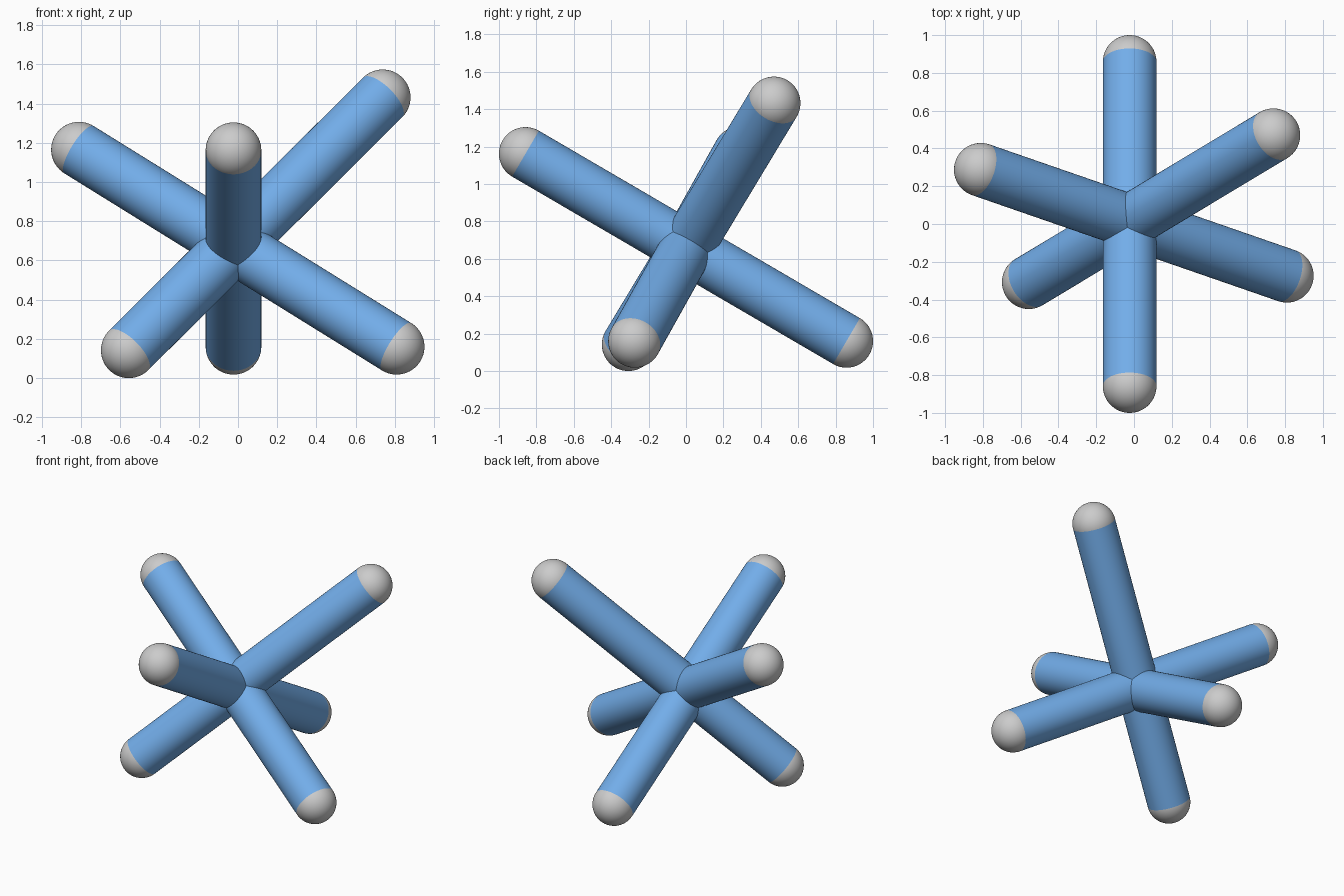
import bpy
import math
from mathutils import Vector

if "Cube" in bpy.data.objects:
    bpy.data.objects.remove(bpy.data.objects["Cube"])

RADIUS = 0.142

blue = bpy.data.materials.new("blue")
blue.diffuse_color = (0.17, 0.42, 0.82, 1.0)
blue.use_nodes = True
blue.node_tree.nodes["Principled BSDF"].inputs["Base Color"].default_value = blue.diffuse_color


def smooth(obj, name):
    obj.name = name
    bpy.ops.object.shade_smooth_by_angle(angle=math.radians(40))


def bar(name, start, end):
    a, b = Vector(start), Vector(end)
    axis = b - a
    turn = axis.to_track_quat('Z', 'Y').to_euler()

    # Blue rod between the two end points
    bpy.ops.mesh.primitive_cylinder_add(vertices=64, radius=RADIUS, depth=axis.length,
                                        location=(a + b) / 2, rotation=turn)
    rod = bpy.context.object
    rod.data.materials.append(blue)
    smooth(rod, name + "_rod")

    # Grey ball on each end, its equator flush with the rod
    for label, point in (("lower", a), ("upper", b)):
        bpy.ops.mesh.primitive_uv_sphere_add(segments=64, ring_count=32, radius=RADIUS,
                                             location=point, rotation=turn)
        smooth(bpy.context.object, name + "_" + label + "_ball")


# Three crossing bars
bar("front_back", (-0.023, 0.858, 0.16), (-0.023, -0.858, 1.162))
bar("tall", (-0.557, -0.308, 0.142), (0.738, 0.47, 1.432))
bar("side", (0.809, -0.274, 0.16), (-0.811, 0.287, 1.165))
